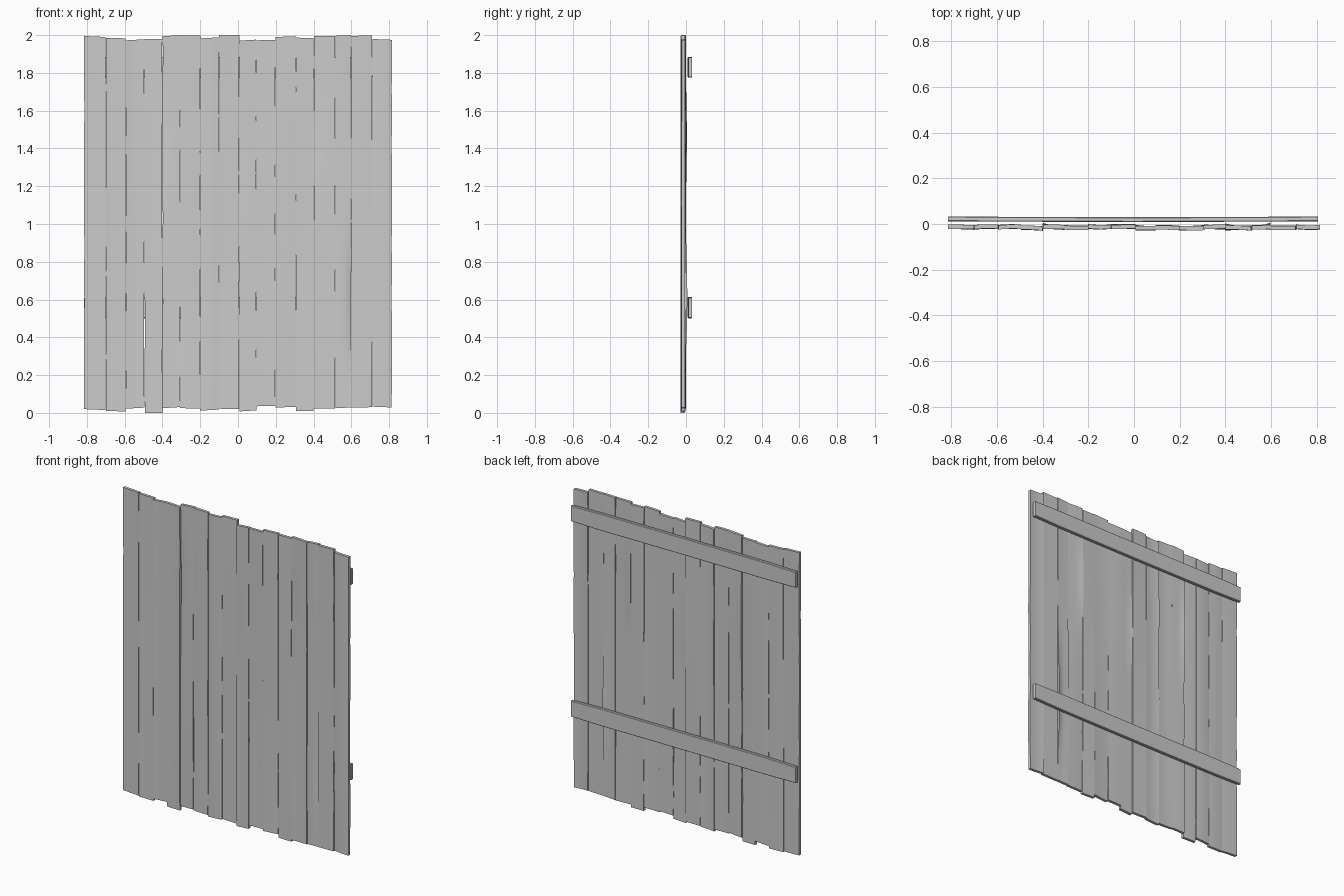
import bpy, bmesh, math, random

if "Cube" in bpy.data.objects:
    bpy.data.objects.remove(bpy.data.objects["Cube"])

random.seed(7)
T = 0.018            # plank thickness
ROWS, COLS = 14, 4

# seams between planks, and each plank's bottom / top height
SEAMS = [-0.815, -0.70, -0.595, -0.495, -0.40, -0.305, -0.20, -0.10, 0.007,
         0.096, 0.198, 0.307, 0.40, 0.515, 0.597, 0.71, 0.815]
BOTTOM = [0.02, 0.01, 0.022, 0.0, 0.025, 0.025, 0.012, 0.022, 0.008,
          0.035, 0.028, 0.01, 0.024, 0.025, 0.028, 0.033]
TOP = [1.99, 1.983, 1.978, 1.978, 2.0, 1.997, 1.988, 2.0, 1.976,
       1.975, 1.994, 1.985, 1.995, 2.0, 1.998, 1.975]
DEPTH = [-0.013, -0.012, -0.011, -0.017, -0.013, -0.017, -0.014, -0.011,
         -0.018, -0.015, -0.018, -0.013, -0.017, -0.014, -0.017, -0.016]
# local edge curls: plank -> (side, centre z, half length, amount)
CURL = {4: (-1, 1.45, 0.5, 0.008), 12: (-1, 1.5, 0.4, 0.009),
        13: (1, 0.6, 0.5, 0.012), 8: (-1, 1.3, 0.4, 0.005)}


def finish(name, bm):
    bmesh.ops.recalc_face_normals(bm, faces=bm.faces)
    me = bpy.data.meshes.new(name)
    bm.to_mesh(me)
    bm.free()
    ob = bpy.data.objects.new(name, me)
    bpy.context.collection.objects.link(ob)
    bpy.ops.object.select_all(action='DESELECT')
    ob.select_set(True)
    bpy.context.view_layer.objects.active = ob
    bpy.ops.object.shade_smooth_by_angle(angle=math.radians(35))
    return ob


def loft(name, rings):
    bm = bmesh.new()
    loops = [[bm.verts.new(p) for p in ring] for ring in rings]
    n = len(loops[0])
    for a, b in zip(loops, loops[1:]):
        for i in range(n):
            bm.faces.new((a[i], a[(i + 1) % n], b[(i + 1) % n], b[i]))
    bm.faces.new(loops[0])
    bm.faces.new(loops[-1][::-1])
    return finish(name, bm)


# warped, cupped upright planks
for k in range(16):
    x0, x1 = SEAMS[k], SEAMS[k + 1]
    cup = random.uniform(-0.0025, 0.003)
    tilt, twist = random.uniform(-0.002, 0.002), random.uniform(-0.002, 0.002)
    slope = random.uniform(-0.003, 0.003)
    ph = random.uniform(0, 6.28)
    rings = []
    for r in range(ROWS + 1):
        t = r / ROWS
        zc = BOTTOM[k] + t * (TOP[k] - BOTTOM[k])
        a = x0 + random.uniform(-0.001, 0.002)
        b = x1 + random.uniform(-0.002, 0.001)
        front, back = [], []
        for c in range(COLS + 1):
            u = 2 * c / COLS - 1
            y = DEPTH[k] + cup * u * u + (tilt + twist * (2 * t - 1)) * u
            y += 0.001 * math.sin(ph + 5 * t)
            if k in CURL:
                side, z0, h, amt = CURL[k]
                w = max(0, 1 - ((zc - z0) / h) ** 2)
                y += amt * w * w * max(0, side * u) ** 2
            x = a + (b - a) * c / COLS
            z = zc + (slope * (u - 1) if t == 1 else slope * (u + 1) * (t == 0))
            z = min(2.0, max(0.0, z))
            front.append((x, max(-0.033, y - T / 2), z))
            back.append((x, y + T / 2, z))
        rings.append(front + back[::-1])
    loft(f"plank_{k + 1:02d}", rings)

# two slightly bowed horizontal rails on the back
for name, zc, h in (("lower_rail", 0.557, 0.112), ("upper_rail", 1.83, 0.11)):
    rings = []
    for i in range(9):
        t = i / 8
        x = -0.815 + 1.622 * t
        bow = 0.003 * math.sin(math.pi * t)
        y0, y1 = 0.012 - bow, 0.033 - bow
        inset = 0.004 if i in (0, 8) else 0
        z0, z1, e = zc - h / 2 + inset, zc + h / 2 - inset, 0.003
        rings.append([(x, y0, z0 + e), (x, y0 + e, z0), (x, y1 - e, z0),
                      (x, y1, z0 + e), (x, y1, z1 - e), (x, y1 - e, z1),
                      (x, y0 + e, z1), (x, y0, z1 - e)])
    loft(name, rings)
